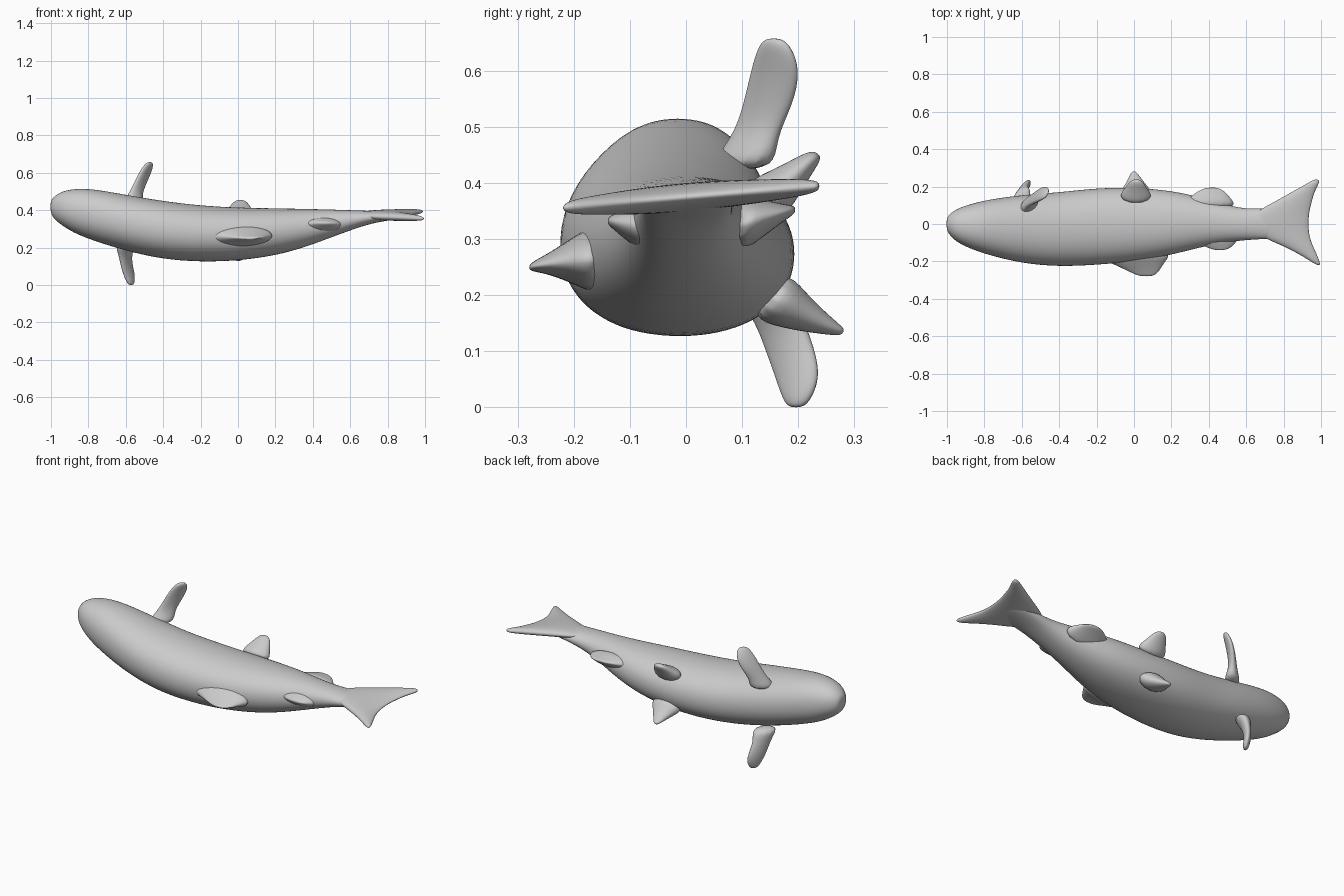
import bpy, bmesh, math
from mathutils import Vector

cube = bpy.data.objects.get("Cube")
if cube:
    bpy.data.objects.remove(cube, do_unlink=True)

grey = bpy.data.materials.new("plain grey")
grey.use_nodes = True
COLOUR = (0.6, 0.6, 0.6, 1.0)
grey.diffuse_color = COLOUR
for node in grey.node_tree.nodes:
    if node.type == 'BSDF_PRINCIPLED':
        node.inputs["Base Color"].default_value = COLOUR
        node.inputs["Roughness"].default_value = 0.7


def spow(v, p):
    return math.copysign(abs(v) ** p, v)


def loft(name, rings, sides=12, power=1.0):
    """Smooth closed skin over rings of (centre, half axis, half axis)."""
    bm = bmesh.new()
    # Make up for the shrinkage caused by subdivision
    grow = 6 / (4 + 2 * math.cos(2 * math.pi / sides))
    loops = []
    for centre, u, v in rings:
        c, u, v = Vector(centre), Vector(u) * grow, Vector(v) * grow
        loop = []
        for i in range(sides):
            a = 2 * math.pi * i / sides
            loop.append(bm.verts.new(c + u * spow(math.cos(a), power)
                                     + v * spow(math.sin(a), power)))
        loops.append(loop)
    for a, b in zip(loops, loops[1:]):
        for i in range(sides):
            j = (i + 1) % sides
            bm.faces.new((a[i], a[j], b[j], b[i]))
    bm.faces.new(loops[0])
    bm.faces.new(loops[-1])
    bmesh.ops.recalc_face_normals(bm, faces=bm.faces)
    for f in bm.faces:
        f.smooth = True
    mesh = bpy.data.meshes.new(name)
    bm.to_mesh(mesh)
    bm.free()
    mesh.materials.append(grey)
    obj = bpy.data.objects.new(name, mesh)
    bpy.context.collection.objects.link(obj)
    sub = obj.modifiers.new("smooth", 'SUBSURF')
    sub.levels = sub.render_levels = 2
    return obj


# Body stations: x, y low, y high, z low, z high
stations = [
    (-1.003, -0.025, 0.025, 0.395, 0.445),
    (-0.99, -0.055, 0.05, 0.36, 0.468),
    (-0.95, -0.095, 0.08, 0.325, 0.498),
    (-0.88, -0.13, 0.105, 0.28, 0.515),
    (-0.78, -0.165, 0.13, 0.24, 0.515),
    (-0.60, -0.21, 0.155, 0.183, 0.482),
    (-0.40, -0.228, 0.168, 0.138, 0.448),
    (-0.20, -0.218, 0.192, 0.124, 0.424),
    (0.00, -0.20, 0.195, 0.130, 0.413),
    (0.20, -0.165, 0.178, 0.158, 0.410),
    (0.35, -0.125, 0.145, 0.200, 0.407),
    (0.48, -0.098, 0.105, 0.248, 0.404),
    (0.60, -0.085, 0.078, 0.293, 0.400),
    (0.72, -0.078, 0.085, 0.333, 0.396),
    (0.84, -0.075, 0.08, 0.350, 0.392),
    (0.90, -0.05, 0.05, 0.362, 0.384),
]
loft("body", [((x, (y0 + y1) / 2, (z0 + z1) / 2),
               (0, (y1 - y0) / 2, 0), (0, 0, (z1 - z0) / 2))
              for x, y0, y1, z0, z1 in stations], sides=20, power=0.92)

# Tail fin sections: y, leading x, trailing x, half thickness
tail = [
    (-0.220, 0.978, 0.996, 0.006),
    (-0.200, 0.945, 0.992, 0.013),
    (-0.165, 0.890, 0.978, 0.017),
    (-0.115, 0.795, 0.955, 0.021),
    (-0.070, 0.680, 0.938, 0.024),
    (0.000, 0.600, 0.930, 0.026),
    (0.070, 0.660, 0.937, 0.024),
    (0.110, 0.735, 0.948, 0.022),
    (0.160, 0.825, 0.960, 0.019),
    (0.205, 0.905, 0.982, 0.015),
    (0.228, 0.945, 0.992, 0.011),
    (0.238, 0.962, 0.985, 0.006),
]
loft("tail_fin", [(((a + b) / 2, y, 0.374 + 0.085 * y),
                   ((b - a) / 2, 0, 0), (0, 0, t)) for y, a, b, t in tail])


def paddle(name, sections):
    """Paddle fin standing along z with a slanted chord."""
    loft(name, [(c, (cx, cy, 0), (t, -t, 0)) for c, cx, cy, t in sections])


# Pair of pectoral paddles
paddle("upper_pectoral_fin", [
    ((-0.565, 0.095, 0.42), 0.055, 0.055, 0.035),
    ((-0.552, 0.122, 0.48), 0.033, 0.035, 0.016),
    ((-0.525, 0.147, 0.54), 0.031, 0.042, 0.014),
    ((-0.497, 0.160, 0.60), 0.030, 0.042, 0.013),
    ((-0.477, 0.158, 0.642), 0.023, 0.028, 0.011),
    ((-0.472, 0.156, 0.658), 0.010, 0.013, 0.006),
])
paddle("lower_pectoral_fin", [
    ((-0.600, 0.130, 0.225), 0.050, 0.055, 0.035),
    ((-0.605, 0.162, 0.165), 0.030, 0.040, 0.017),
    ((-0.595, 0.185, 0.105), 0.029, 0.042, 0.014),
    ((-0.582, 0.199, 0.055), 0.028, 0.038, 0.013),
    ((-0.574, 0.198, 0.016), 0.019, 0.024, 0.011),
    ((-0.572, 0.196, -0.001), 0.009, 0.012, 0.006),
])


def ridge(name, sections):
    """Fin whose chord runs along x: centre, half chord, thickness y and z."""
    loft(name, [(c, (w, 0, 0), (0, ty, tz)) for c, w, ty, tz in sections])


# Pair of pelvic fins
ridge("lower_pelvic_fin", [
    ((0.010, 0.140, 0.205), 0.110, 0.035, 0.045),
    ((0.010, 0.195, 0.172), 0.065, 0.018, 0.032),
    ((0.005, 0.240, 0.150), 0.036, 0.010, 0.018),
    ((0.000, 0.268, 0.138), 0.020, 0.005, 0.010),
    ((0.000, 0.281, 0.134), 0.008, 0.002, 0.005),
])
ridge("upper_pelvic_fin", [
    ((0.010, 0.130, 0.360), 0.100, 0.040, -0.035),
    ((0.010, 0.180, 0.402), 0.065, 0.022, -0.022),
    ((0.012, 0.212, 0.432), 0.045, 0.014, -0.014),
    ((0.012, 0.228, 0.446), 0.030, 0.010, -0.009),
    ((0.010, 0.235, 0.452), 0.014, 0.005, -0.004),
])

# Dorsal fin, low rear fin and anal fin
ridge("dorsal_fin", [
    ((-0.005, -0.140, 0.265), 0.220, 0, 0.075),
    ((0.010, -0.200, 0.262), 0.155, 0, 0.042),
    ((0.045, -0.242, 0.256), 0.095, 0, 0.020),
    ((0.060, -0.267, 0.252), 0.060, 0, 0.011),
    ((0.065, -0.280, 0.249), 0.028, 0, 0.005),
])
ridge("rear_dorsal_fin", [
    ((0.430, -0.060, 0.320), 0.140, 0, 0.055),
    ((0.445, -0.105, 0.326), 0.095, 0, 0.030),
    ((0.455, -0.128, 0.330), 0.060, 0, 0.014),
    ((0.460, -0.140, 0.332), 0.025, 0, 0.006),
])
ridge("anal_fin", [
    ((0.400, 0.080, 0.320), 0.160, 0, 0.060),
    ((0.405, 0.140, 0.338), 0.110, 0, 0.032),
    ((0.412, 0.172, 0.346), 0.075, 0, 0.016),
    ((0.415, 0.187, 0.350), 0.048, 0, 0.010),
    ((0.418, 0.195, 0.352), 0.022, 0, 0.005),
])
